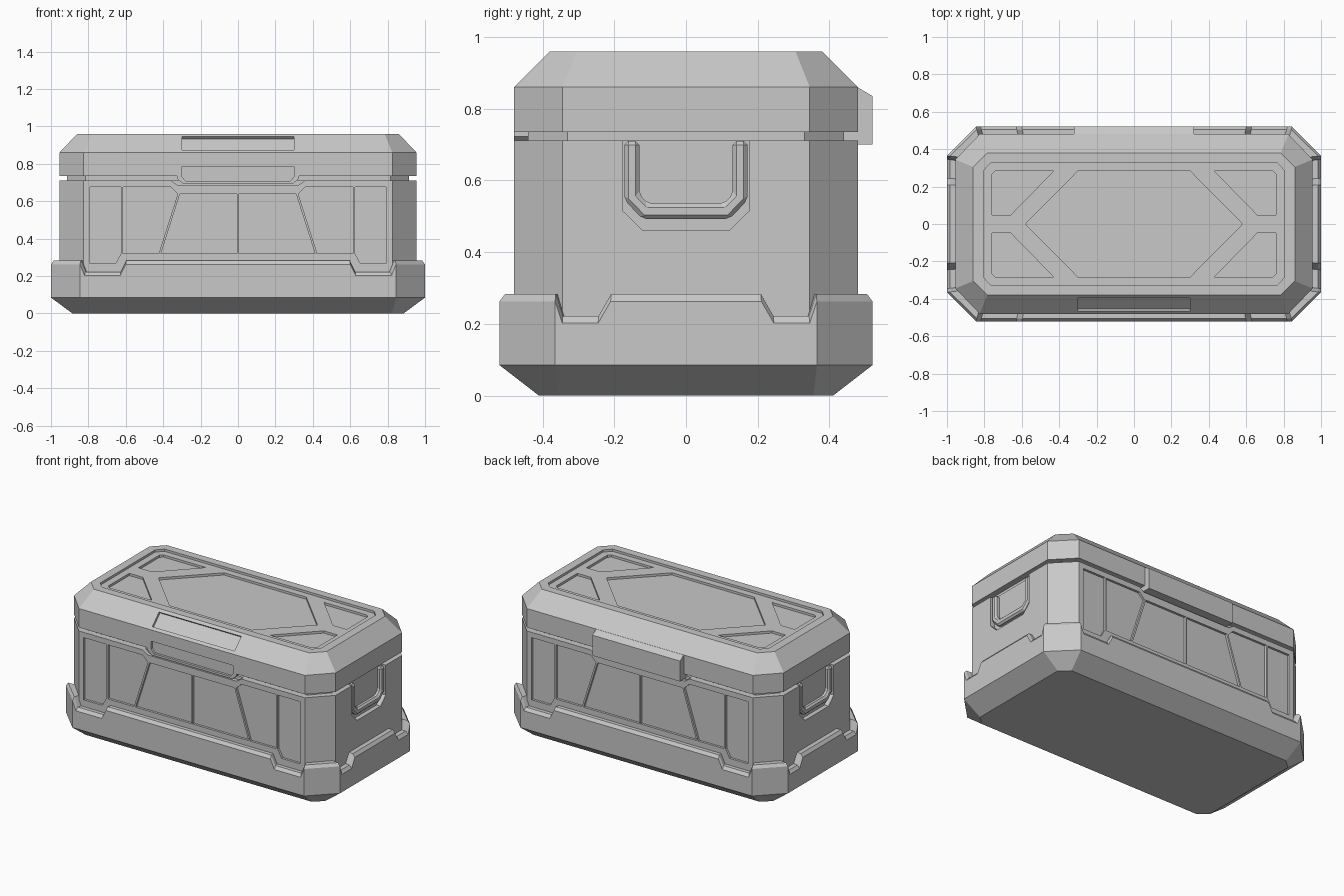
import bpy, bmesh

cube = bpy.data.objects.get("Cube")
if cube:
    bpy.data.objects.remove(cube, do_unlink=True)

GREY = (0.58, 0.58, 0.58, 1)
grey = bpy.data.materials.new("plain grey")
grey.use_nodes = True
grey.diffuse_color = GREY
grey.node_tree.nodes["Principled BSDF"].inputs["Base Color"].default_value = GREY


def finish(name, bm):
    bmesh.ops.recalc_face_normals(bm, faces=bm.faces)
    mesh = bpy.data.meshes.new(name)
    bm.to_mesh(mesh)
    bm.free()
    mesh.materials.append(grey)
    ob = bpy.data.objects.new(name, mesh)
    bpy.context.collection.objects.link(ob)
    return ob


def loft(name, rings):
    """Bridge rings of equal point count and cap both ends."""
    bm = bmesh.new()
    loops = [[bm.verts.new(p) for p in ring] for ring in rings]
    n = len(loops[0])
    for a, b in zip(loops, loops[1:]):
        for i in range(n):
            j = (i + 1) % n
            bm.faces.new((a[i], a[j], b[j], b[i]))
    bm.faces.new(loops[0])
    bm.faces.new(loops[-1])
    return finish(name, bm)


def octagon(hx, hy, cx, cy, z):
    """Rectangle hx by hy whose straight sides end at cx and cy."""
    return [(cx, hy, z), (hx, cy, z), (hx, -cy, z), (cx, -hy, z),
            (-cx, -hy, z), (-hx, -cy, z), (-hx, cy, z), (-cx, hy, z)]


PLACE = {"x": lambda u, v, d: (d, u, v),
         "y": lambda u, v, d: (u, d, v),
         "z": lambda u, v, d: (u, v, d)}


def prisms(name, axis, items):
    """One object from (outline, start, end) prisms along an axis."""
    bm = bmesh.new()
    for pts, a, b in items:
        lo = [bm.verts.new(PLACE[axis](u, v, a)) for u, v in pts]
        hi = [bm.verts.new(PLACE[axis](u, v, b)) for u, v in pts]
        bm.faces.new(lo)
        bm.faces.new(hi)
        for i in range(len(pts)):
            j = (i + 1) % len(pts)
            bm.faces.new((lo[i], lo[j], hi[j], hi[i]))
    return finish(name, bm)


def cut(target, cutter):
    cutter.hide_render = True
    mod = target.modifiers.new("cut", "BOOLEAN")
    mod.operation, mod.solver, mod.object = "DIFFERENCE", "EXACT", cutter
    bpy.context.view_layer.objects.active = target
    bpy.ops.object.modifier_apply(modifier=mod.name)
    bpy.data.objects.remove(cutter, do_unlink=True)


def flip(pts, sx=1, sy=1):
    return [(u * sx, v * sy) for u, v in pts]


def symmetric(half):
    return half + [(-u, v) for u, v in reversed(half)]


# Base tray with raised corners and raised middle bumpers
HI, LO = 0.283, 0.222
quarter = [(0.60, 0.52, HI), (0.63, 0.52, LO), (0.82, 0.52, LO), (0.845, 0.52, HI),
           (1.0, 0.365, HI), (1.0, 0.345, LO), (1.0, 0.245, LO), (1.0, 0.21, HI)]
rim = []
for sx, sy in ((1, 1), (1, -1), (-1, -1), (-1, 1)):
    rim += [(x * sx, y * sy, z) for x, y, z in (quarter if sx == sy else quarter[::-1])]


def squeeze(hx, hy, scale, height):
    """Rim points pulled inside hx by hy, at a height given by the rim height."""
    return [(max(-hx, min(hx, x * scale)), max(-hy, min(hy, y * scale)), height(z))
            for x, y, z in rim]


loft("base_tray", [
    squeeze(0.885, 0.41, 0.975, lambda z: 0),
    squeeze(1.0, 0.52, 1, lambda z: 0.085),
    squeeze(1.0, 0.52, 1, lambda z: z - 0.02),
    squeeze(0.985, 0.505, 0.995, lambda z: z),
    squeeze(0.935, 0.46, 0.98, lambda z: z),
    squeeze(0.935, 0.46, 0.98, lambda z: 0.15)])

# Main body
body = loft("body", [octagon(0.955, 0.48, 0.825, 0.345, z) for z in (0.12, 0.712)])

# Recessed wall panels, separated by thin ribs, on front and back
cells = [
    [(0.79, 0.677), (0.626, 0.677), (0.626, 0.32), (0.655, 0.267), (0.79, 0.267)],
    [(0.614, 0.677), (0.36, 0.677), (0.322, 0.64), (0.424, 0.32), (0.614, 0.32)],
    [(0.310, 0.64), (0.005, 0.64), (0.005, 0.32), (0.412, 0.32)]]
cut(body, prisms("panel_cutter", "y", [
    (flip(c, sx), 0.465 * sy, 0.6 * sy) for c in cells for sx in (1, -1) for sy in (1, -1)]))

# Dip in the top edge of the body under each latch
dip = symmetric([(0.36, 0.73), (0.36, 0.712), (0.325, 0.688)])
cut(body, prisms("dip_cutter", "y", [(dip, 0.455 * s, 0.6 * s) for s in (1, -1)]))

# Handle pockets at both ends, with a U-shaped handle in each
pocket = symmetric([(0.176, 0.74), (0.176, 0.515), (0.122, 0.462)])
cut(body, prisms("pocket_cutter", "x", [(pocket, 0.925 * s, 1.1 * s) for s in (1, -1)]))
grip_outer = [(0.172, 0.71), (0.172, 0.545), (0.12, 0.492)]
grip_inner = [(0.13, 0.71), (0.13, 0.56), (0.105, 0.535)]
grip = symmetric(grip_outer)
grip = grip[:1] + grip[1:] + [(-u, v) for u, v in grip_inner] + grip_inner[::-1]
for side, s in (("left", 1), ("right", -1)):
    handle = prisms(side + "_handle", "x", [(grip, 0.915 * s, 0.953 * s)])
    bevel = handle.modifiers.new("bevel", "BEVEL")
    bevel.width, bevel.segments = 0.011, 1

# Inset seam between body and lid
loft("seam", [octagon(0.915, 0.44, 0.815, 0.33, z) for z in (0.69, 0.75)])

# Lid with sloped shoulders
lid = loft("lid", [octagon(0.955, 0.48, 0.825, 0.345, 0.735),
                   octagon(0.955, 0.48, 0.825, 0.345, 0.86),
                   octagon(0.86, 0.38, 0.785, 0.305, 0.96)])

# Recessed lid top, then deeper centre and corner panels
cut(lid, prisms("lid_top_cutter", "z", [
    ([(x, y) for x, y, _ in octagon(0.805, 0.327, 0.765, 0.285, 0)], 0.945, 1.1)]))
centre = symmetric([(0.30, 0.283), (0.58, 0), (0.30, -0.283)])
corner = [(0.76, 0.265), (0.742, 0.283), (0.43, 0.283), (0.66, 0.048), (0.76, 0.048)]
cut(lid, prisms("lid_panel_cutter", "z", [(centre, 0.93, 1.1)] + [
    (flip(corner, sx, sy), 0.93, 1.1) for sx in (1, -1) for sy in (1, -1)]))

# Long recess on the front shoulder
shoulder = [(-0.454, 0.864), (-0.384, 0.934), (-0.425, 0.975), (-0.495, 0.905)]
cut(lid, prisms("shoulder_cutter", "x", [(shoulder, -0.3, 0.3)]))

# Front latch recess in the lid, its plate and the lip around it
latch_hole = symmetric([(0.30, 0.785), (0.30, 0.70)])
cut(lid, prisms("latch_cutter", "y", [(latch_hole, -0.465, -0.6)]))
prisms("front_latch_plate", "y", [
    (symmetric([(0.30, 0.75), (0.30, 0.733), (0.28, 0.708)]), -0.43, -0.464)])
lip_outer = [(0.325, 0.737), (0.325, 0.722), (0.295, 0.694)]
lip_inner = [(0.30, 0.737), (0.30, 0.733), (0.28, 0.708)]
lip = symmetric(lip_outer) + [(-u, v) for u, v in lip_inner] + lip_inner[::-1]
prisms("front_latch_lip", "y", [(lip, -0.43, -0.479)])

# Back hinge cover
cover = [(0.43, 0.70), (0.52, 0.70), (0.52, 0.835), (0.48, 0.859), (0.43, 0.859)]
prisms("back_hinge_cover", "x", [(cover, -0.32, 0.32)])
